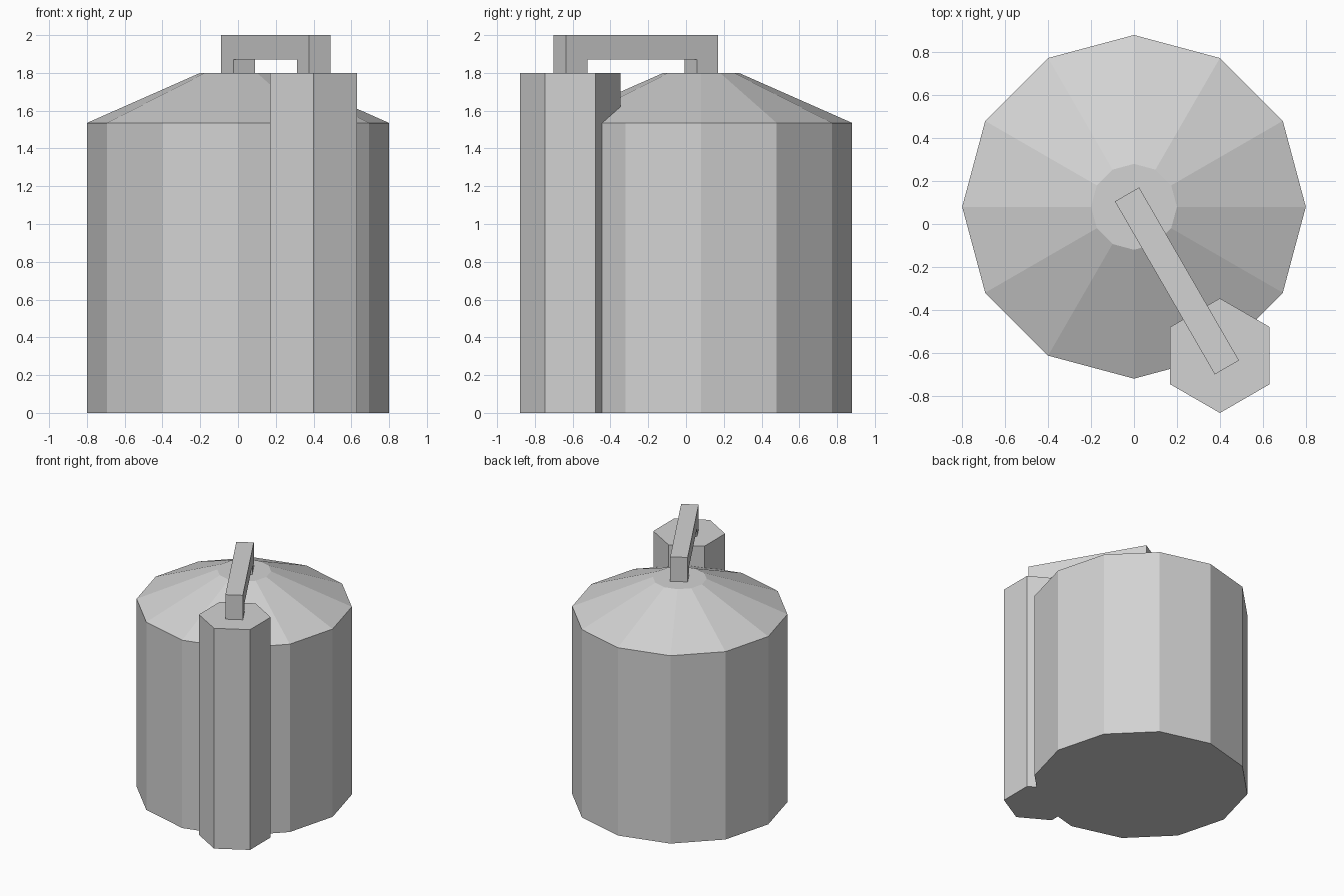
import bpy
import bmesh
from math import cos, sin, tau, radians
from mathutils import Matrix, Vector

if "Cube" in bpy.data.objects:
    bpy.data.objects.remove(bpy.data.objects["Cube"], do_unlink=True)

GREY = (0.65, 0.65, 0.65, 1)
grey = bpy.data.materials.new("light_grey")
grey.use_nodes = True
grey.diffuse_color = GREY
grey.node_tree.nodes["Principled BSDF"].inputs["Base Color"].default_value = GREY


def add_object(name, bm, matrix):
    """Turn a bmesh into a flat-shaded grey object."""
    bmesh.ops.recalc_face_normals(bm, faces=bm.faces)
    mesh = bpy.data.meshes.new(name)
    bm.to_mesh(mesh)
    bm.free()
    mesh.materials.append(grey)
    obj = bpy.data.objects.new(name, mesh)
    obj.matrix_world = matrix
    bpy.context.collection.objects.link(obj)
    return obj


def lathe(name, profile, sides, centre, turn=0):
    """Closed prism-like solid from (radius, height) rings."""
    bm = bmesh.new()
    rings = [[bm.verts.new((r * cos(turn + tau * i / sides),
                            r * sin(turn + tau * i / sides), z))
              for i in range(sides)] for r, z in profile]
    for low, high in zip(rings, rings[1:]):
        for i in range(sides):
            j = (i + 1) % sides
            bm.faces.new((low[i], low[j], high[j], high[i]))
    bm.faces.new(rings[0])
    bm.faces.new(rings[-1])
    return add_object(name, bm, Matrix.Translation(centre))


def extrude_outline(name, outline, width, matrix):
    """Extrude an x-z outline along y, centred."""
    bm = bmesh.new()
    face = bm.faces.new([bm.verts.new((x, -width / 2, z)) for x, z in outline])
    result = bmesh.ops.extrude_face_region(bm, geom=[face])
    moved = [v for v in result["geom"] if isinstance(v, bmesh.types.BMVert)]
    bmesh.ops.translate(bm, verts=moved, vec=(0, width, 0))
    return add_object(name, bm, matrix)


# Storage tank with its sloped roof
tank_centre = Vector((0, 0.08, 0))
lathe("tank", [(0.8, 0), (0.8, 1.535), (0.2, 1.8)], 12, tank_centre)

# Six-sided elevator tower standing on one corner of the tank
tower_centre = tank_centre + 0.8 * Vector((cos(radians(-60)), sin(radians(-60)), 0))
lathe("tower", [(0.267, 0), (0.267, 1.8)], 6, tower_centre, radians(30))

# Square feed pipe bridging the tower and the roof
half, thick, base, top = 0.465, 0.13, 1.8, 2.0
outline = [(-half, base), (thick - half, base), (thick - half, top - thick),
           (half - thick, top - thick), (half - thick, base), (half, base),
           (half, top), (-half, top)]
extrude_outline("feed_pipe", outline, thick,
                Matrix.Translation((0.2, -0.265, 0)) @ Matrix.Rotation(radians(-60), 4, "Z"))
